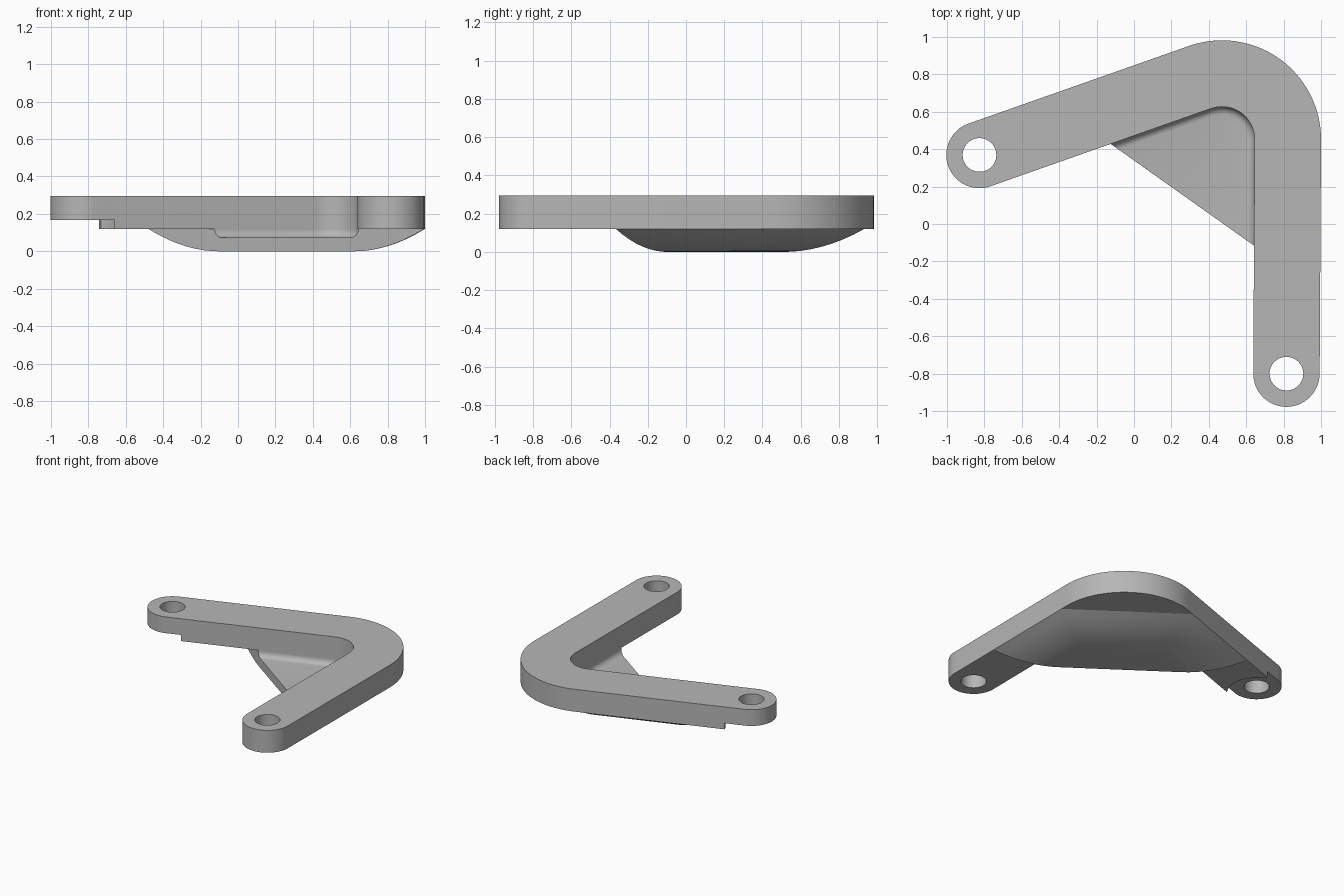
import bpy
import bmesh
from math import sin, cos, radians, pi
from mathutils import Vector
from mathutils.geometry import intersect_line_line_2d

cube = bpy.data.objects.get("Cube")
if cube:
    bpy.data.objects.remove(cube, do_unlink=True)

# Main dimensions
BEND = Vector((0.47, 0.452))
ANG_A, ANG_B = radians(109.4), radians(-0.34)   # outward normals of the two arms
R_IN, R_OUT = 0.175, 0.53
R_MID, R_END = (R_IN + R_OUT) / 2, (R_OUT - R_IN) / 2
ARM = 1.25
TOP, BASE, STEP = 0.295, 0.12, 0.168

grey = bpy.data.materials.new("plain grey")
grey.use_nodes = True
grey.diffuse_color = (0.47, 0.47, 0.47, 1)
grey.node_tree.nodes["Principled BSDF"].inputs["Base Color"].default_value = grey.diffuse_color


def polar(angle, r=1.0):
    return Vector((cos(angle), sin(angle)))* r


def arc(centre, r, a0, a1, n):
    return [centre + polar(a0 + (a1 - a0) * i / n, r) for i in range(n + 1)]


def loft(name, rings):
    """Solid through a list of (outline, z) rings with equal point counts."""
    bm = bmesh.new()
    loops = [[bm.verts.new((p.x, p.y, z)) for p in pts] for pts, z in rings]
    bm.faces.new(loops[0])
    bm.faces.new(loops[-1])
    for lo, hi in zip(loops, loops[1:]):
        for i in range(len(lo)):
            j = (i + 1) % len(lo)
            bm.faces.new((lo[i], lo[j], hi[j], hi[i]))
    bmesh.ops.recalc_face_normals(bm, faces=bm.faces)
    mesh = bpy.data.meshes.new(name)
    bm.to_mesh(mesh)
    bm.free()
    mesh.materials.append(grey)
    obj = bpy.data.objects.new(name, mesh)
    bpy.context.collection.objects.link(obj)
    return obj


def cut(obj, cutter):
    bpy.context.view_layer.objects.active = obj
    mod = obj.modifiers.new("cut", "BOOLEAN")
    mod.operation, mod.solver, mod.object = "DIFFERENCE", "EXACT", cutter
    bpy.ops.object.modifier_apply(modifier=mod.name)
    bpy.data.objects.remove(cutter, do_unlink=True)


def smooth(obj):
    bpy.ops.object.select_all(action="DESELECT")
    obj.select_set(True)
    bpy.context.view_layer.objects.active = obj
    bpy.ops.object.shade_smooth_by_angle(angle=radians(30))


# Bent arm: rounded ends joined by an outer and an inner arc
out_a, out_b = polar(ANG_A), polar(ANG_B)
dir_a, dir_b = polar(ANG_A + pi / 2), polar(ANG_B - pi / 2)
end_a = BEND + out_a * R_MID + dir_a * ARM
end_b = BEND + out_b * R_MID + dir_b * ARM
outline = (arc(BEND, R_OUT, ANG_A, ANG_B, 40)
           + arc(end_b, R_END, ANG_B, ANG_B - pi, 32)
           + arc(BEND, R_IN, ANG_B, ANG_A, 24)
           + arc(end_a, R_END, ANG_A + pi, ANG_A, 32))
bracket = loft("bent_arm", [(outline, BASE), (outline, TOP)])

# Raised seat under the end of the long left-hand arm
seat = arc(end_a, 0.21, 0, 2 * pi, 64)[:-1]
cut(bracket, loft("seat_cutter", [(seat, 0), (seat, STEP)]))
corners = [(-0.3, 0.1), (0.15, 0.1), (0.15, 0.3), (-0.3, 0.3)]
block = [end_a - dir_a * u + out_a * v for u, v in corners]
cut(bracket, loft("seat_edge_cutter", [(block, 0), (block, STEP)]))

# Bolt holes
for end in (end_a, end_b):
    hole = arc(end, 0.09, 0, 2 * pi, 48)[:-1]
    cut(bracket, loft("hole_cutter", [(hole, -0.1), (hole, 0.5)]))
smooth(bracket)

# Dished web below the bend: three sloping sides and a straight open front
FRONT = Vector((-0.13, 0.432))
BACK = Vector((0.24, 0.93))
slant = Vector((0.775, -0.55)).normalized()
back_out = Vector((-slant.y, slant.x))


def meet(p, d, q, e):
    return intersect_line_line_2d(p - d * 9, p + d * 9, q - e * 9, q + e * 9)


def dish_ring(inset):
    pa = BEND + out_a * (R_OUT - inset)
    pb = BEND + out_b * (R_OUT - inset)
    pc = BACK - back_out * inset
    return [meet(FRONT, slant, pa, dir_a), meet(pc, slant, pa, dir_a),
            meet(pc, slant, pb, dir_b), meet(FRONT, slant, pb, dir_b)]


# Slope that is straight near the rim and eases into the flat floor
steps = [0, 0.05, 0.1, 0.15, 0.2, 0.25, 0.3, 0.34, 0.38]
web = loft("dished_web", [(dish_ring(d), BASE * (1 - d / 0.38) ** 2) for d in steps])


# Pocket with a rounded foot, following the inside of the arms
def pocket_ring(inset):
    r = R_IN - inset
    return ([BEND + out_a * r + dir_a * 0.95] + arc(BEND, r, ANG_A, ANG_B, 24)
            + [BEND + out_b * r + dir_b * 0.95])


FLOOR, FILLET = 0.073, 0.042
rings = []
for i in range(7):
    a = pi / 2 * i / 6
    rings.append((pocket_ring(FILLET * (1 - sin(a))), FLOOR + FILLET * (1 - cos(a))))
rings.append((pocket_ring(0), 0.25))
cut(web, loft("pocket_cutter", rings))
smooth(web)
